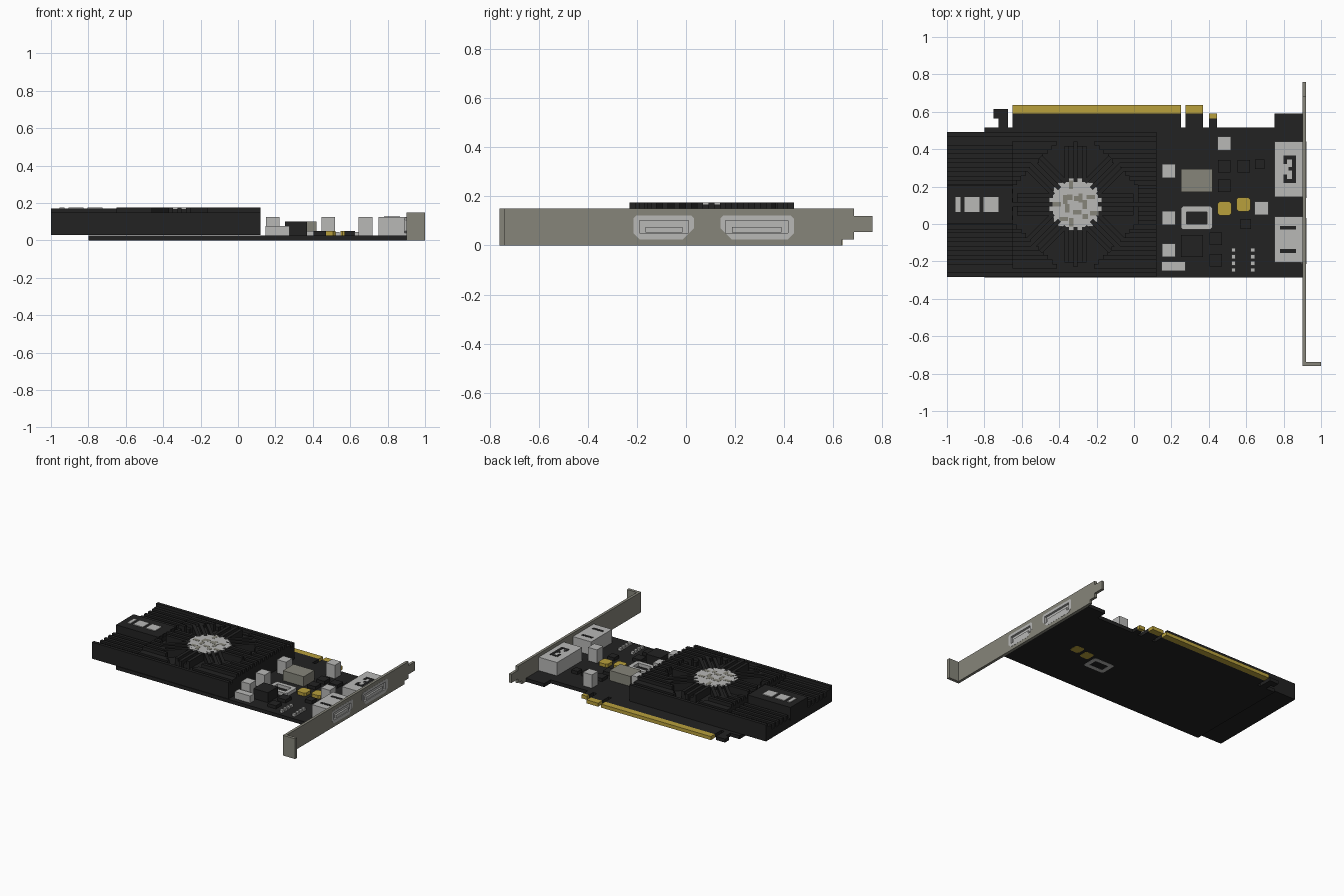
import bpy, bmesh, math, random
from mathutils import Matrix, Vector

cube = bpy.data.objects.get("Cube")
if cube:
    bpy.data.objects.remove(cube)


def material(name, r, g, b):
    m = bpy.data.materials.new(name)
    m.use_nodes = True
    m.diffuse_color = (r, g, b, 1)
    m.node_tree.nodes["Principled BSDF"].inputs["Base Color"].default_value = (r, g, b, 1)
    return m


BLACK = material("matte black", .016, .016, .016)
SILVER = material("silver", .48, .48, .47)
STEEL = material("steel grey", .24, .235, .195)
GOLD = material("gold", .48, .35, .045)


def finish(name, bm, mat):
    bmesh.ops.recalc_face_normals(bm, faces=bm.faces)
    mesh = bpy.data.meshes.new(name)
    bm.to_mesh(mesh)
    bm.free()
    mesh.materials.append(mat)
    obj = bpy.data.objects.new(name, mesh)
    bpy.context.scene.collection.objects.link(obj)
    return obj


def add_box(bm, x0, x1, y0, y1, z0, z1, turn=None):
    mat = Matrix.Translation(((x0 + x1) / 2, (y0 + y1) / 2, (z0 + z1) / 2))
    mat = mat @ Matrix.Diagonal((x1 - x0, y1 - y0, z1 - z0, 1))
    bmesh.ops.create_cube(bm, size=1, matrix=turn @ mat if turn else mat)


def boxes(name, mat, items):
    bm = bmesh.new()
    for item in items:
        add_box(bm, *item)
    return finish(name, bm, mat)


def prism(name, mat, points, low, high, along_x=False):
    """Extrude an outline along z, or along x when the outline is in y and z."""
    place = (lambda a, b, h: (h, a, b)) if along_x else (lambda a, b, h: (a, b, h))
    bm = bmesh.new()
    face = bm.faces.new([bm.verts.new(place(a, b, low)) for a, b in points])
    new = bmesh.ops.extrude_face_region(bm, geom=[face])["geom"]
    shift = Vector(place(0, 0, high - low))
    bmesh.ops.translate(bm, vec=shift, verts=[v for v in new if isinstance(v, bmesh.types.BMVert)])
    return finish(name, bm, mat)


def chamfered(x0, x1, y0, y1, c):
    return [(x0 + c, y0), (x1 - c, y0), (x1, y0 + c), (x1, y1 - c),
            (x1 - c, y1), (x0 + c, y1), (x0, y1 - c), (x0, y0 + c)]


def cut(target, cutter):
    cutter.hide_render = True
    mod = target.modifiers.new("cut", "BOOLEAN")
    mod.operation, mod.solver, mod.object = "DIFFERENCE", "EXACT", cutter
    bpy.context.view_layer.objects.active = target
    bpy.ops.object.modifier_apply(modifier=mod.name)
    bpy.data.objects.remove(cutter)


# Circuit board with its edge connector
PCB = .026
boxes("circuit_board", BLACK, [
    (-.8, .9, -.285, .515, 0, PCB), (.75, .9, .515, .59, 0, PCB),
    (-.65, .25, .515, .59, 0, PCB), (.275, .37, .515, .59, 0, PCB),
    (.4, .445, .515, .565, 0, PCB),
    (-.725, -.675, .515, .615, 0, PCB), (-.75, -.725, .565, .615, 0, PCB)])
boxes("edge_contacts", GOLD, [
    (-.65, .25, .59, .637, 0, PCB), (.275, .37, .59, .637, 0, PCB),
    (.4, .445, .565, .59, 0, PCB)])

# Heatsink: base block and rows of fins that stop at the fan well
LEFT, RIGHT, FRONT, V, ROWS = -1, .12, -.284, .0235, 33
CX, CY, WELL, TOP = -.313, .105, .335, .175
boxes("heatsink_base", BLACK, [(LEFT, RIGHT, FRONT, FRONT + ROWS * V, .028, .075),
                              (-.65, RIGHT, FRONT, FRONT + ROWS * V, .07, .12)])
fins = []
for row in range(ROWS):
    y0 = FRONT + row * V
    dy = abs(y0 + V / 2 - CY)
    edge = min(row, ROWS - 1 - row)
    fin = row % 2 == 0
    height = (.15 if fin else .128) if edge < 3 else (TOP if fin else .15)
    side = height if edge < 2 else (.125 if fin else .09)
    if dy > .1:
        fins.append((LEFT, -.65, y0, y0 + V, .07, side))
    if dy > WELL:
        fins.append((-.65, RIGHT, y0, y0 + V, .1, height))
    else:
        half = min(WELL, .43 - dy)
        fins.append((-.65, CX - half, y0, y0 + V, .1, height))
        fins.append((CX + half, RIGHT, y0, y0 + V, .1, height))
boxes("heatsink_fins", BLACK, fins)
boxes("end_plate", BLACK, [(LEFT, -.65, 0, .205, .07, .17)])
boxes("end_plate_marks", SILVER, [
    (x, x + w, .065, .145, .168, TOP) for x, w in ((-.955, .027), (-.907, .08), (-.805, .08))])

# Radial bars around the fan
bm = bmesh.new()
for k in range(8):
    turn = Matrix.Translation((CX, CY, 0)) @ Matrix.Rotation(k * math.pi / 4, 4, "Z")
    for lane in (-2, 0, 2):
        y = lane * V
        add_box(bm, .12, WELL - abs(y) / 2, y - V / 2, y + V / 2, .1, TOP, turn)
    add_box(bm, .12, WELL - V, -2 * V, 2 * V, .1, .15, turn)
finish("fan_blades", bm, BLACK)

# Stepped fan hub cap
def disc_rows(radius, low, high):
    rows = []
    for i in range(-6, 6):
        y = (i + .5) * V
        if abs(y) < radius:
            half = round(math.sqrt(radius ** 2 - y ** 2) / V) * V
            rows.append((CX - half, CX + half, CY + i * V, CY + (i + 1) * V, low, high))
    return rows


boxes("fan_hub", BLACK, disc_rows(.142, .1, .168))
boxes("fan_cap", SILVER, disc_rows(.142, .168, TOP))
random.seed(4)
patches = []
for k in range(14):
    a, r = k * math.tau / 14, random.uniform(.03, .115)
    x, y = CX + r * math.cos(a), CY + r * math.sin(a)
    w, h = random.choice(((.5, 1), (1, .5), (.6, .6)))
    patches.append((x - w * V, x + w * V, y - h * V, y + h * V, .17, TOP + .001))
boxes("fan_cap_patches", STEEL, patches)

# Capacitors and small chips on the board
def square(x, y, size, top):
    h = size / 2
    return (x - h, x + h, y - h, y + h, PCB - .002, top)


boxes("capacitors", SILVER, [
    square(x, y, .073, .125)
    for x, y in ((.185, .283), (.185, .032), (.185, -.14), (.482, .43), (.682, .085))]
    + [(.147, .275, -.25, -.2, .02, .078)])
boxes("small_chips", BLACK, [
    square(x, y, .067, .05)
    for x, y in ((.437, -.08), (.437, -.195), (.482, .31), (.482, .205), (.587, .31))]
    + [square(.672, .32, .05, .05), square(.597, 0, .055, .05)])
boxes("large_chip", BLACK, [square(.31, -.118, .118, .1)])
boxes("memory_block", STEEL, [(.25, .42, .17, .295, .02, .1)])
boxes("solder_pins", SILVER, [
    square(x, -.14 - i * .035, .022, .045) for x in (.533, .635) for i in range(4)])

# Through-board parts that also show underneath
ring = prism("board_ring", SILVER, chamfered(.25, .42, -.03, .095, .012), -.001, .05)
cut(ring, boxes("ring_cutter", BLACK, [(.28, .39, 0, .065, -.1, .1)]))
for i, (x, y) in enumerate(((.483, .083), (.585, .105))):
    prism("gold_coil_" + str(i + 1), GOLD, chamfered(x - .037, x + .037, y - .038, y + .038, .012), -.001, .05)

# Video sockets with dark markings on top
boxes("socket_bodies", SILVER, [(.75, .9, .145, .44, .02, .125), (.75, .9, -.205, .04, .02, .125)])
boxes("socket_marks", BLACK, [
    (.8, .865, .345, .365, .12, .127), (.8, .865, .22, .24, .12, .127),
    (.845, .865, .22, .365, .12, .127), (.8, .818, .32, .365, .12, .127),
    (.8, .818, .22, .265, .12, .127), (.825, .865, .285, .305, .12, .127),
    (.78, .865, -.155, -.135, .12, .127), (.78, .865, -.03, -.01, .12, .127)])

# Mounting bracket with folded foot and stepped tab
bracket = prism("bracket", STEEL, [
    (-.76, 0), (.635, 0), (.635, .025), (.685, .025), (.685, .055), (.76, .055),
    (.76, .12), (.685, .12), (.685, .15), (-.76, .15)], .9, .92, True)
boxes("bracket_foot", STEEL, [(.915, 1, -.76, -.738, 0, .15)])

# Socket faces: mirrored outlines set in the bracket, each with a slot and tongue
for name, outer, inner, s in (("right", -.215, .033, 1), ("left", .44, .14, -1)):
    face = [(outer + .025 * s, .025), (inner - .045 * s, .025), (inner, .07), (inner, .11),
            (inner - .012 * s, .122), (outer + .012 * s, .122), (outer, .11), (outer, .05)]
    cut(bracket, prism("face_cutter", STEEL, face, .85, .95, True))
    plate = prism(name + "_socket_face", SILVER, face, .89, .921, True)
    lo, hi = sorted((outer + .025 * s, inner - .022 * s))
    cut(plate, boxes("slot_cutter", SILVER, [(.905, .95, lo, hi, .05, .102)]))
    boxes(name + "_socket_tongue", SILVER, [(.9, .918, lo + .025, hi - .025, .052, .075)])
